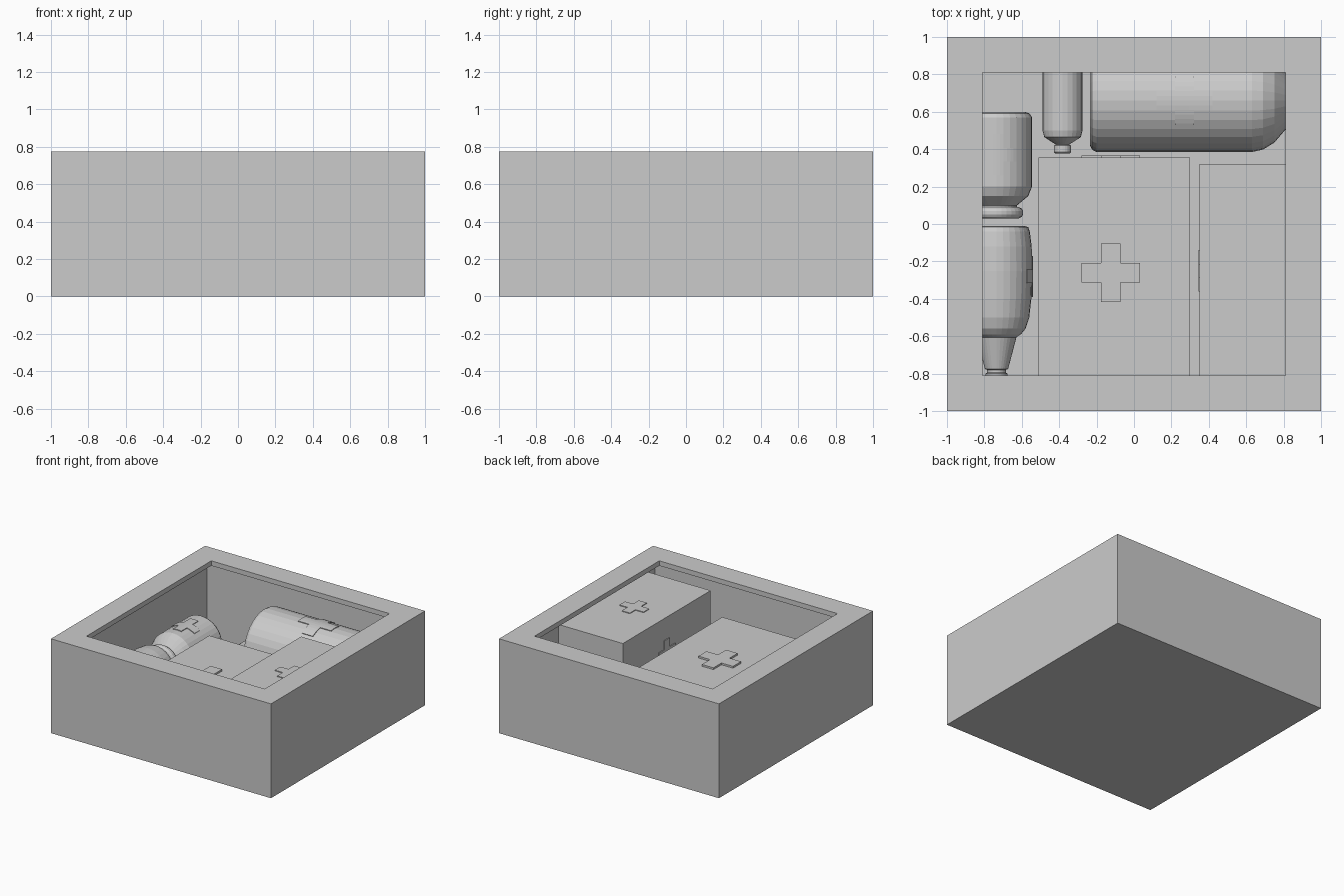
import bpy, bmesh, math
from mathutils import Vector

if "Cube" in bpy.data.objects:
    bpy.data.objects.remove(bpy.data.objects["Cube"])

FLOOR = 0.055


def finish(name, bm, fix=True):
    if fix:
        bmesh.ops.recalc_face_normals(bm, faces=bm.faces)
    me = bpy.data.meshes.new(name)
    bm.to_mesh(me)
    bm.free()
    ob = bpy.data.objects.new(name, me)
    bpy.context.collection.objects.link(ob)
    return ob


def loft(name, rings):
    """Join rings of points with quads and cap both ends."""
    bm = bmesh.new()
    rows = [[bm.verts.new(p) for p in ring] for ring in rings]
    n = len(rows[0])
    for a, b in zip(rows, rows[1:]):
        for i in range(n):
            bm.faces.new((a[i], a[(i + 1) % n], b[(i + 1) % n], b[i]))
    bm.faces.new(rows[0])
    bm.faces.new(rows[-1])
    return finish(name, bm)


def block(name, x0, x1, y0, y1, z0, z1):
    return loft(name, [[(x0, y0, z), (x1, y0, z), (x1, y1, z), (x0, y1, z)]
                       for z in (z0, z1)])


def lying_bottle(name, axis, c, cz, profile, n=32):
    """Turned profile of (position along axis, radius), lying on x or y."""
    rings = []
    for t, r in profile:
        ring = []
        for i in range(n):
            a = 2 * math.pi * i / n
            side, z = c + r * math.cos(a), cz + r * math.sin(a)
            ring.append((t, side, z) if axis == 'x' else (side, t, z))
        rings.append(ring)
    return loft(name, rings)


def cross(name, centre, u, v, half, thick, bend=None):
    """Raised plus sign on the plane u, v; optionally wrapped along v."""
    c, u, v = Vector(centre), Vector(u), Vector(v)
    nrm = u.cross(v)
    bm = bmesh.new()
    n = 12 if bend else 3
    grid = {}

    def vert(i, j):
        if (i, j) not in grid:
            a, b = (2 * i / n - 1) * half, (2 * j / n - 1) * half
            p = c + u * a
            if bend:
                p += v * bend * math.sin(b / bend) + nrm * bend * (math.cos(b / bend) - 1)
            else:
                p += v * b
            grid[i, j] = bm.verts.new(p)
        return grid[i, j]

    third = n // 3
    for i in range(n):
        for j in range(n):
            if i // third == 1 or j // third == 1:
                bm.faces.new((vert(i, j), vert(i + 1, j), vert(i + 1, j + 1), vert(i, j + 1)))
    ob = finish(name, bm, fix=False)
    m = ob.modifiers.new("thickness", 'SOLIDIFY')
    m.thickness = thick
    m.offset = 1


X, Y, Z = (1, 0, 0), (0, 1, 0), (0, 0, 1)

# Crate: outer wall, overhanging lip and cavity in one square loft
loft("crate", [[(-s, -s, z), (s, -s, z), (s, s, z), (-s, s, z)] for s, z in (
    (1, 0), (1, 0.775), (0.81, 0.775), (0.81, 0.735), (0.94, 0.735), (0.94, FLOOR))])

# Flat first aid case with crosses on lid and back
block("aid_case", -0.51, 0.30, -0.90, 0.355, FLOOR, 0.415)
cross("case_top_cross", (-0.125, -0.26, 0.415), X, Y, 0.157, 0.015)
cross("case_back_cross", (-0.125, 0.355, 0.235), (-1, 0, 0), Z, 0.157, 0.012)

# Tall carton with crosses on top and side
block("tall_carton", 0.35, 0.935, -0.82, 0.32, FLOOR, 0.65)
cross("carton_top_cross", (0.645, -0.25, 0.65), X, Y, 0.11, 0.006)
cross("carton_side_cross", (0.35, -0.25, 0.36), (0, -1, 0), Z, 0.11, 0.006)

# Large jug lying along the back
lying_bottle("large_jug", 'x', 0.66, 0.33, [
    (-0.235, 0.24), (-0.225, 0.262), (-0.20, 0.275), (0.63, 0.275), (0.69, 0.262),
    (0.75, 0.225), (0.81, 0.155), (0.84, 0.13), (0.93, 0.12)])
cross("jug_cross", (0.27, 0.66, 0.605), X, Y, 0.15, 0.006, 0.275)

# Capped bottle on the left, towards the back
lying_bottle("pill_bottle", 'y', -0.735, 0.245, [
    (0.60, 0.15), (0.592, 0.175), (0.57, 0.19), (0.20, 0.19), (0.15, 0.17),
    (0.10, 0.11), (0.085, 0.11)])
lying_bottle("pill_bottle_cap", 'y', -0.735, 0.245, [
    (0.09, 0.12), (0.082, 0.135), (0.07, 0.142), (0.05, 0.142), (0.038, 0.135), (0.03, 0.12)])
cross("pill_bottle_cross", (-0.735, 0.37, 0.435), (0, -1, 0), X, 0.11, 0.006, 0.19)

# Nozzle bottle on the left, towards the front
lying_bottle("nozzle_bottle", 'y', -0.735, 0.245, [
    (-0.01, 0.15), (-0.017, 0.17), (-0.04, 0.178), (-0.12, 0.188), (-0.25, 0.191),
    (-0.40, 0.186), (-0.50, 0.175), (-0.56, 0.155), (-0.59, 0.13), (-0.61, 0.10)])
lying_bottle("nozzle", 'y', -0.735, 0.245, [
    (-0.60, 0.108), (-0.775, 0.062), (-0.78, 0.05), (-0.795, 0.05), (-0.80, 0.06), (-0.83, 0.055)])
cross("nozzle_bottle_cross", (-0.544, -0.28, 0.245), Y, Z, 0.11, 0.005, 0.19)

# Small vial beside the jug
lying_bottle("small_vial", 'y', -0.382, 0.163, [
    (0.93, 0.10), (0.92, 0.107), (0.50, 0.107), (0.465, 0.098), (0.44, 0.06),
    (0.425, 0.035), (0.42, 0.046), (0.385, 0.046), (0.377, 0.038)], 24)
